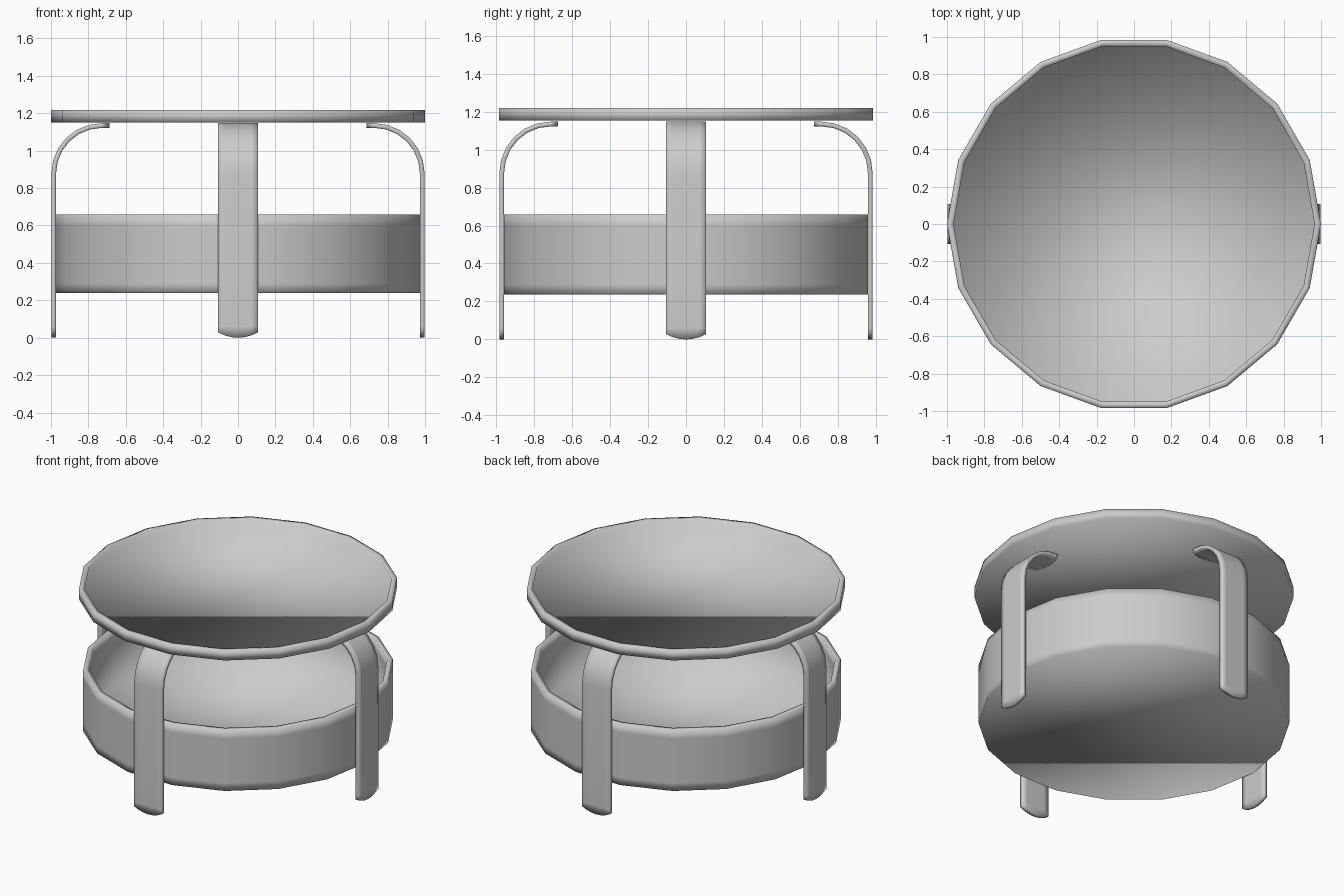
import bpy, bmesh, math

if "Cube" in bpy.data.objects:
    bpy.data.objects.remove(bpy.data.objects["Cube"])

SIDES = 18          # low-poly rounds, one corner on +x
HALF_WIDTH = 0.106  # leg
THICK = 0.025


def finish(name, bm):
    mesh = bpy.data.meshes.new(name)
    bm.to_mesh(mesh)
    bm.free()
    for p in mesh.polygons:
        p.use_smooth = True
    ob = bpy.data.objects.new(name, mesh)
    bpy.context.collection.objects.link(ob)
    return ob


def tray(name, profile):
    """Revolve (radius, z) points from outer bottom to inner floor, cap both ends."""
    bm = bmesh.new()
    rings = []
    for r, z in profile:
        rings.append([bm.verts.new((r * math.cos(2 * math.pi * i / SIDES),
                                    r * math.sin(2 * math.pi * i / SIDES), z))
                      for i in range(SIDES)])
    for a, b in zip(rings, rings[1:]):
        for i in range(SIDES):
            j = (i + 1) % SIDES
            bm.faces.new((a[i], a[j], b[j], b[i]))
    bm.faces.new(rings[0][::-1])
    bm.faces.new(rings[-1])
    return finish(name, bm)


def leg(name, reach, turn):
    """Bent strip: straight upright, quarter bend inward, rounded ends."""
    bm = bmesh.new()
    top, rad = 1.147, 0.27
    rows = []
    for k in range(7):
        u = -1 + k / 3
        trim = 0.028 * u * u
        path = [(reach, trim), (reach, 0.06)]
        for s in range(7):
            t = math.radians(15 * s)
            path.append((reach - rad + rad * math.cos(t), top - rad + rad * math.sin(t)))
        path.append((reach - rad - 0.04 + trim, top))
        rows.append([bm.verts.new((x, u * HALF_WIDTH, z)) for x, z in path])
    for a, b in zip(rows, rows[1:]):
        for i in range(len(a) - 1):
            bm.faces.new((a[i], b[i], b[i + 1], a[i + 1]))
    ob = finish(name, bm)
    ob.rotation_euler.z = turn
    mod = ob.modifiers.new("thickness", 'SOLIDIFY')
    mod.thickness = THICK
    mod.offset = -1
    mod.use_even_offset = True
    return ob


# shallow table top with raised rim
tray("table_top", [(1.0, 1.152), (1.0, 1.218), (0.965, 1.218), (0.965, 1.18)])

# deep open storage drum below
tray("storage_drum", [(0.973, 0.238), (0.973, 0.29), (0.973, 0.60), (0.973, 0.658),
                      (0.938, 0.658), (0.938, 0.60), (0.938, 0.265)])

# four bent legs
for name, reach, quarter in (("right_leg", 0.998, 0), ("back_leg", 0.983, 1),
                             ("left_leg", 0.998, 2), ("front_leg", 0.983, 3)):
    leg(name, reach, quarter * math.pi / 2)
